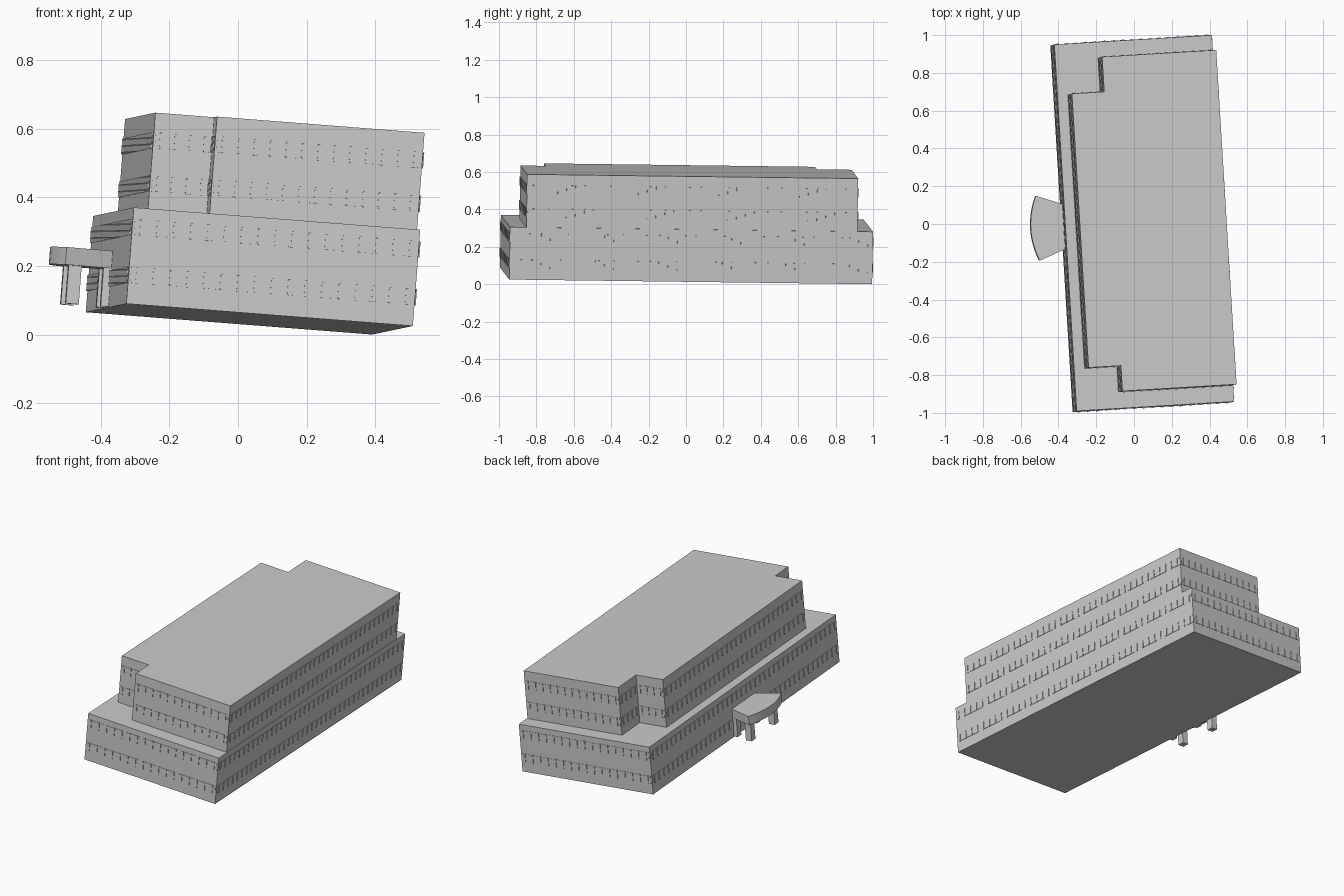
import bpy, bmesh, math
from mathutils import Vector, Matrix

if "Cube" in bpy.data.objects:
    bpy.data.objects.remove(bpy.data.objects["Cube"])

# Slightly tilted building frame: u = width, v = length, w = up
u = Vector((0.995, 0.0596, -0.0775)).normalized()
v = Vector((-0.0592, 0.998, -0.0129))
v = (v - u * v.dot(u)).normalized()
w = u.cross(v)
FRAME = Matrix((u, v, w)).transposed().to_4x4()
FRAME.translation = Vector((-0.325, -0.995, 0.09))


def finish(name, bm):
    bmesh.ops.recalc_face_normals(bm, faces=bm.faces[:])
    bm.transform(FRAME)
    mesh = bpy.data.meshes.new(name)
    bm.to_mesh(mesh)
    bm.free()
    ob = bpy.data.objects.new(name, mesh)
    bpy.context.collection.objects.link(ob)
    return ob


def add_prism(bm, pts, z0, z1):
    face = bm.faces.new([bm.verts.new((x, y, z0)) for x, y in pts])
    ext = bmesh.ops.extrude_face_region(bm, geom=[face], use_keep_orig=True)
    top = [g for g in ext["geom"] if isinstance(g, bmesh.types.BMVert)]
    bmesh.ops.translate(bm, verts=top, vec=(0, 0, z1 - z0))


def prism(name, pts, z0, z1):
    bm = bmesh.new()
    add_prism(bm, pts, z0, z1)
    return finish(name, bm)


def wall_strip(bm, a, d, n, s0, s1, depth, z0, z1):
    # thin panel on a wall running from a along d, with outward normal n
    inner = [a + d * s - n * 0.004 for s in (s0, s1)]
    outer = [a + d * s + n * depth for s in (s1, s0)]
    add_prism(bm, inner + outer, z0, z1)


def windows(name, pts, levels):
    # window ribbon and regular mullions on each wall of a storey
    ribbons, mullions = bmesh.new(), bmesh.new()
    for i, p in enumerate(pts):
        a, b = Vector(p), Vector(pts[(i + 1) % len(pts)])
        length = (b - a).length
        d = (b - a) / length
        n = Vector((d.y, -d.x))
        count = max(2, round(length / 0.048))
        for z in levels:
            wall_strip(ribbons, a, d, n, 0.006, length - 0.006, 0.0015, z, z + 0.045)
            for k in range(count):
                s = (k + 0.5) * length / count
                wall_strip(mullions, a, d, n, s - 0.003, s + 0.003, 0.005, z - 0.001, z + 0.046)
    finish(name + "_window_ribbons", ribbons)
    finish(name + "_mullions", mullions)


# Lower two storeys
lower = [(0, 0), (0.838, 0), (0.838, 1.944), (0, 1.944)]
prism("lower_block", lower, 0, 0.281)
windows("lower", lower, (0.062, 0.202))

# Upper two storeys with notched corners
upper = [(0.227, 0.087), (0.834, 0.087), (0.834, 1.86), (0.227, 1.86),
         (0.227, 1.675), (0.055, 1.675), (0.055, 0.222), (0.227, 0.222)]
prism("upper_block", upper, 0.281, 0.565)
windows("upper", upper, (0.336, 0.462))

# Fan-shaped entrance canopy
MID = 0.98
arc = []
for i in range(17):
    t = -1 + i / 8
    arc.append((-0.138 - 0.037 * (1 - t * t), MID + 0.172 * t))
prism("canopy", [(0.0, MID + 0.12), (0.0, MID - 0.12)] + arc, 0.114, 0.165)

# Canopy posts, outer pair and pair against the wall
for label, s, off in (("outer", -0.107, 0.12), ("inner", -0.004, 0.10)):
    for side, sign in (("front", -1), ("back", 1)):
        c, h = MID + sign * off, 0.019
        prism(f"{label}_{side}_post",
              [(s - h, c - h), (s + h, c - h), (s + h, c + h), (s - h, c + h)], 0.002, 0.118)
